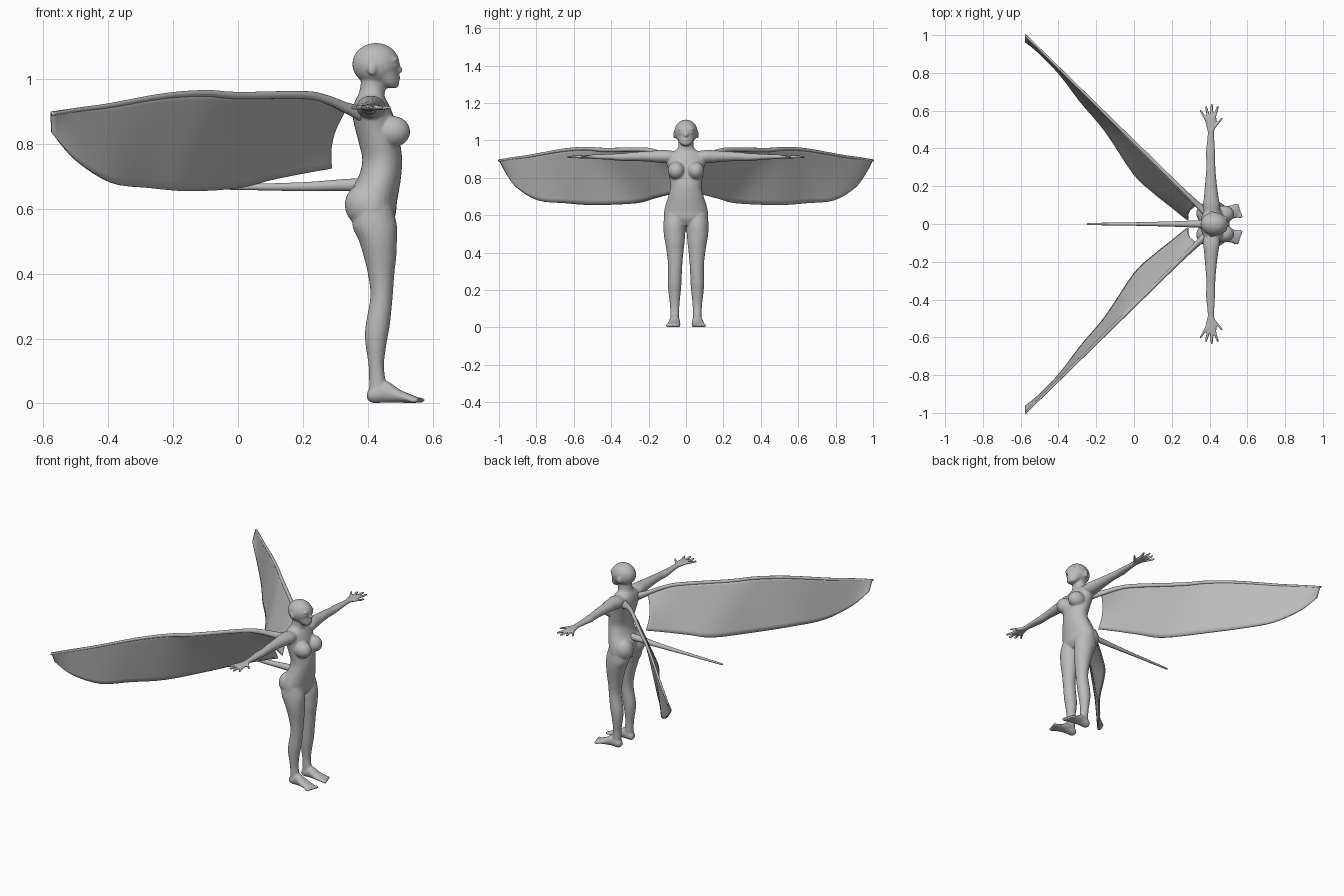
import bpy, bmesh, math
from mathutils import Matrix, Vector

grey = bpy.data.materials.new("plain_grey")
grey.diffuse_color = (0.5, 0.5, 0.5, 1)


def spline(rows, steps=4):
    """Catmull-Rom interpolation through rows of numbers."""
    out = []
    for i in range(len(rows) - 1):
        p0, p1 = rows[max(i - 1, 0)], rows[i]
        p2, p3 = rows[i + 1], rows[min(i + 2, len(rows) - 1)]
        for k in range(steps):
            t = k / steps
            out.append([0.5 * (2 * b + (c - a) * t + (2 * a - 5 * b + 4 * c - d) * t * t
                               + (3 * b - a - 3 * c + d) * t ** 3)
                        for a, b, c, d in zip(p0, p1, p2, p3)])
    return out + [list(rows[-1])]


def loft(bm, axis, rows, sides=20):
    """Closed tube along an axis; row = position, then low/high of the other two axes."""
    u, v = [i for i in range(3) if i != axis]
    rings = []
    for t, a0, a1, b0, b1 in spline(rows):
        ring = []
        for k in range(sides):
            ang = 2 * math.pi * k / sides
            p = [0, 0, 0]
            p[axis] = t
            p[u] = (a0 + a1) / 2 + (a1 - a0) / 2 * math.cos(ang)
            p[v] = (b0 + b1) / 2 + (b1 - b0) / 2 * math.sin(ang)
            ring.append(bm.verts.new(p))
        rings.append(ring)
    for r, q in zip(rings, rings[1:]):
        for k in range(sides):
            n = (k + 1) % sides
            bm.faces.new((r[k], r[n], q[n], q[k]))
    bm.faces.new(rings[0][::-1])
    bm.faces.new(rings[-1])


def ball(bm, centre, radii):
    bmesh.ops.create_uvsphere(bm, u_segments=24, v_segments=16, radius=1,
                              matrix=Matrix.Translation(centre) @ Matrix.Diagonal((*radii, 1)))


def mirror_y(bm):
    geo = bmesh.ops.duplicate(bm, geom=bm.verts[:] + bm.edges[:] + bm.faces[:])["geom"]
    for v in geo:
        if isinstance(v, bmesh.types.BMVert):
            v.co.y = -v.co.y


def finish(bm, name):
    bmesh.ops.recalc_face_normals(bm, faces=bm.faces[:])
    for f in bm.faces:
        f.smooth = True
    me = bpy.data.meshes.new(name)
    bm.to_mesh(me)
    bm.free()
    me.materials.append(grey)
    ob = bpy.data.objects.new(name, me)
    bpy.context.collection.objects.link(ob)
    return ob


# ---- body: one side first, then mirrored ----
bm = bmesh.new()
# leg
loft(bm, 2, [(.61, .36, .475, .005, .115), (.55, .352, .49, .002, .121),
             (.50, .373, .49, .004, .119), (.45, .388, .488, .008, .111),
             (.40, .40, .482, .014, .103), (.33, .408, .477, .02, .096),
             (.24, .393, .468, .024, .097), (.19, .392, .459, .028, .094),
             (.12, .402, .45, .035, .086), (.07, .404, .455, .036, .084),
             (.02, .404, .46, .036, .086)])
# foot and toes
loft(bm, 0, [(.398, .045, .075, .012, .035), (.415, .036, .086, .001, .055),
             (.455, .034, .088, .002, .07), (.50, .03, .097, .002, .042),
             (.54, .03, .104, .001, .025), (.556, .036, .1, .004, .018)])
for i in range(5):
    ball(bm, (.561 - .005 * i, .04 + .015 * i, .01),
         (.016, .010 if i == 0 else .0075, .009))
# arm and palm
loft(bm, 1, [(.05, .37, .45, .875, .94), (.10, .365, .455, .878, .948),
             (.14, .37, .448, .88, .948), (.20, .375, .44, .886, .943),
             (.28, .382, .432, .89, .938), (.33, .384, .43, .89, .932),
             (.37, .38, .43, .892, .93), (.42, .385, .427, .897, .927),
             (.48, .39, .424, .90, .925), (.51, .385, .43, .902, .923),
             (.55, .375, .438, .902, .922), (.575, .38, .435, .905, .92)])
# fingers and thumb: base x, base y, tip x, tip y
for bx, by, tx, ty in [(.383, .55, .35, .605), (.396, .56, .38, .625), (.41, .56, .412, .637),
                       (.424, .56, .445, .625), (.425, .51, .468, .563)]:
    rows = []
    for t, r in ((0, .009), (.5, .008), (.9, .007), (1, .004)):
        x, y = bx + (tx - bx) * t, by + (ty - by) * t
        rows.append((y, x - r, x + r, .912 - r, .912 + r))
    loft(bm, 1, rows, 10)
# buttock, breast, ear, eye
ball(bm, (.395, .056, .612), (.066, .058, .068))
ball(bm, (.476, .052, .838), (.055, .046, .048))
ball(bm, (.413, .06, 1.03), (.014, .009, .02))
ball(bm, (.481, .025, 1.043), (.012, .013, .008))
ball(bm, (.481, .024, 1.060), (.014, .02, .007))
mirror_y(bm)
# torso and neck
torso = [(.545, .37, .465, .06), (.58, .35, .485, .113), (.62, .345, .49, .117),
         (.66, .35, .497, .108), (.70, .372, .503, .095), (.75, .383, .506, .084),
         (.80, .373, .50, .089), (.85, .36, .488, .097), (.89, .353, .478, .105),
         (.925, .358, .463, .095), (.945, .367, .452, .062), (.96, .374, .453, .043),
         (1.0, .38, .455, .039)]
loft(bm, 2, [(z, a, b, -w, w) for z, a, b, w in torso], 28)
# head, jaw, nose and lips
ball(bm, (.425, 0, 1.046), (.073, .062, .065))
jaw = [(.972, .45, .49, .018), (.985, .43, .497, .034), (1.01, .40, .495, .047),
       (1.04, .385, .492, .054), (1.07, .375, .492, .055)]
loft(bm, 2, [(z, a, b, -w, w) for z, a, b, w in jaw])
ball(bm, (.496, 0, 1.028), (.013, .011, .010))
ball(bm, (.490, 0, 1.042), (.010, .007, .018))
ball(bm, (.490, 0, 1.003), (.011, .018, .007))
body = finish(bm, "body")
fuse = body.modifiers.new("fuse", 'REMESH')
fuse.mode = 'VOXEL'
fuse.voxel_size = .005
fuse.use_smooth_shade = True
soften = body.modifiers.new("soften", 'SMOOTH')
soften.factor = .5
soften.iterations = 5

# ---- tail ----
bm = bmesh.new()
tail = [(.39, .672, .022), (.33, .673, .019), (.2, .668, .014), (0, .667, .009),
        (-.15, .667, .007), (-.25, .667, .005)]
loft(bm, 0, [(x, -r, r, z - r, z + r) for x, z, r in tail], 14)
finish(bm, "tail")

# ---- wings: top x, top z, bottom x, bottom z, bottom y ----
columns = [(.335, .912, .287, .725, .02), (.27, .942, .2, .71, .09),
           (.2, .957, .1, .69, .17), (0, .955, 0, .665, .265),
           (-.1, .962, -.15, .655, .49), (-.23, .953, -.28, .665, .645),
           (-.4, .923, -.39, .68, .79), (-.5, .91, -.5, .75, .905),
           (-.575, .898, -.575, .835, .965)]


def edge_y(x):
    return .433 - .985 * x


bm = bmesh.new()
grid, rows = [], 12
for n, (xt, zt, xb, zb, yb) in enumerate(spline(columns)):
    top, low = Vector((xt, edge_y(xt), zt)), Vector((xb, yb, zb))
    bow = .02 * max(0, 1 - n / 8)
    grid.append([bm.verts.new(top.lerp(low, j / rows)
                              - Vector((bow * math.sin(math.pi * j / rows), 0, 0)))
                 for j in range(rows + 1)])
for a, b in zip(grid, grid[1:]):
    for j in range(rows):
        bm.faces.new((a[j], b[j], b[j + 1], a[j + 1]))
mirror_y(bm)
membrane = finish(bm, "wing_membranes")
solid = membrane.modifiers.new("thickness", 'SOLIDIFY')
solid.thickness = .009
solid.offset = 0

# ---- wing arms along the leading edges ----
bm = bmesh.new()
arm = [(.385, .89, .026), (.335, .91, .018), (.27, .938, .014)]
arm += [(c[0], c[1] - .006, .012 - .001 * i) for i, c in enumerate(columns[2:])]
loft(bm, 0, [(x, edge_y(x) - 1.2 * r, edge_y(x) + 1.2 * r, z - r, z + r)
             for x, z, r in arm], 12)
mirror_y(bm)
finish(bm, "wing_arms")
